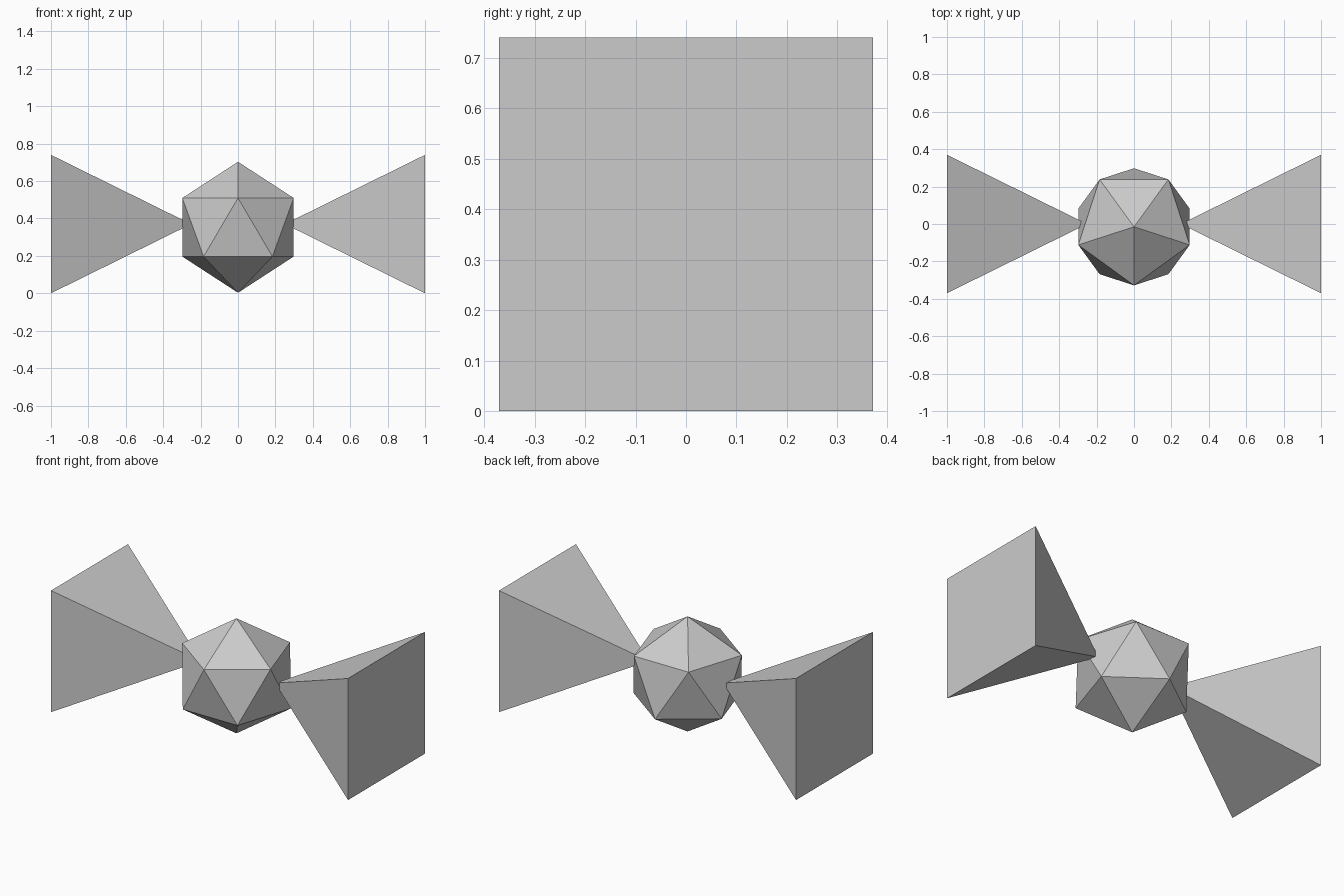
import bpy, bmesh
from math import sqrt, radians
from mathutils import Matrix

if "Cube" in bpy.data.objects:
    bpy.data.objects.remove(bpy.data.objects["Cube"])

HALF = 0.37      # half width of each pyramid base
APEX = 0.25      # distance of pyramid tip from centre


def add_object(name, bm):
    bmesh.ops.recalc_face_normals(bm, faces=bm.faces)
    mesh = bpy.data.meshes.new(name)
    bm.to_mesh(mesh)
    bm.free()
    obj = bpy.data.objects.new(name, mesh)
    bpy.context.collection.objects.link(obj)
    return obj


# Central icosahedron, one upper corner facing front
bm = bmesh.new()
bmesh.ops.create_icosphere(bm, subdivisions=1, radius=0.35,
                           matrix=Matrix.Translation((0, -0.015, 0.353)) @ Matrix.Rotation(radians(-90), 4, 'Z'))
add_object("core", bm)

# Square pyramids with tips pointing into the core
for name, side in (("left_pyramid", -1), ("right_pyramid", 1)):
    depth = 1 - APEX
    place = (Matrix.Translation((side * (1 + APEX) / 2, 0, HALF))
             @ Matrix.Rotation(radians(-90 * side), 4, 'Y')
             @ Matrix.Rotation(radians(45), 4, 'Z'))
    bm = bmesh.new()
    bmesh.ops.create_cone(bm, cap_ends=True, segments=4, radius1=HALF * sqrt(2),
                          radius2=0, depth=depth, matrix=place)
    bmesh.ops.remove_doubles(bm, verts=bm.verts, dist=0.0001)
    add_object(name, bm)
